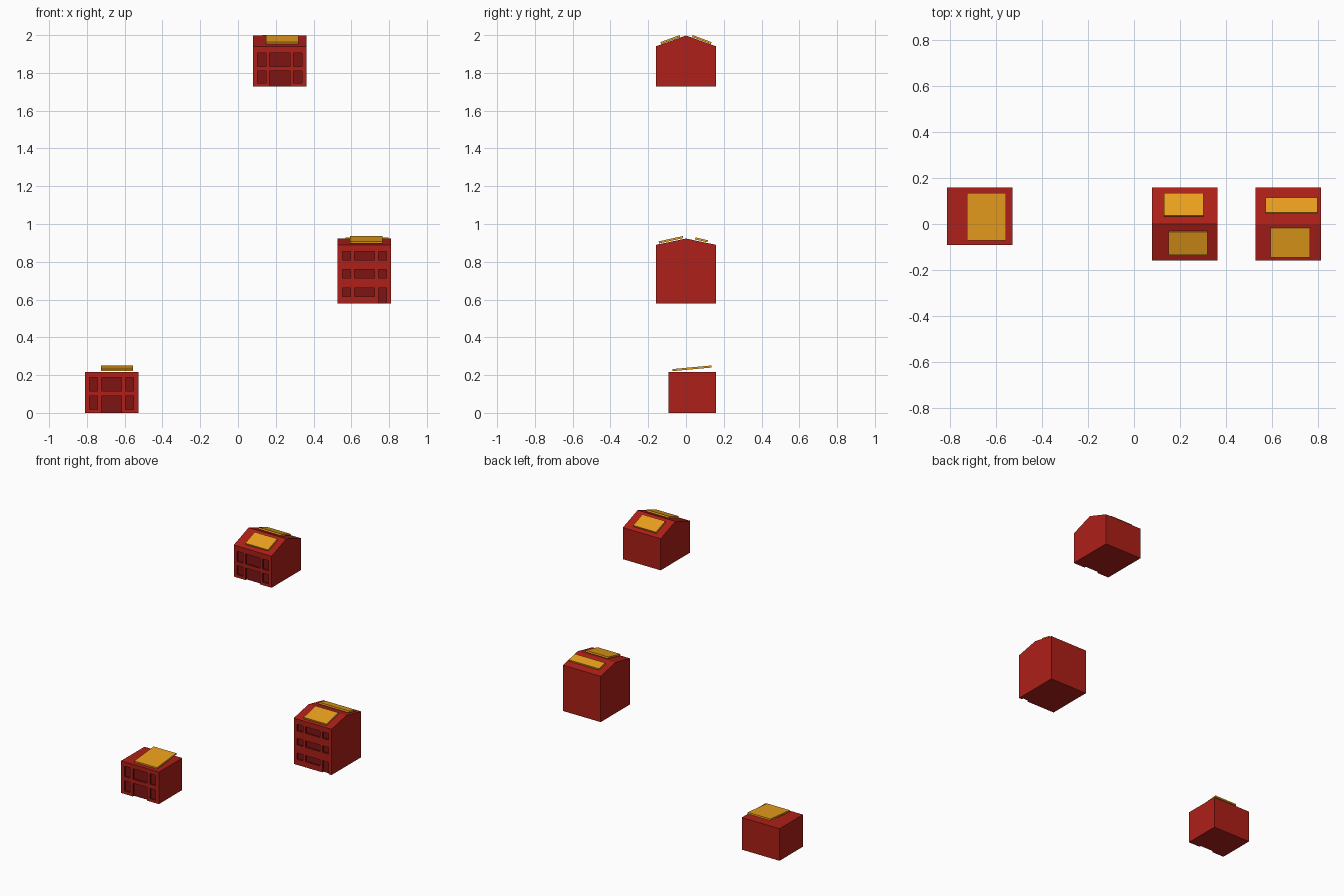
import bpy, bmesh
from mathutils import Vector

if "Cube" in bpy.data.objects:
    bpy.data.objects.remove(bpy.data.objects["Cube"])


def material(name, rgb):
    m = bpy.data.materials.new(name)
    m.diffuse_color = (*rgb, 1)
    m.use_nodes = True
    m.node_tree.nodes["Principled BSDF"].inputs["Base Color"].default_value = m.diffuse_color
    return m


RED = material("wall_red", (0.42, 0.014, 0.009))
DARK = material("opening_red", (0.21, 0.007, 0.007))
GOLD = material("panel_gold", (0.83, 0.35, 0.012))
WIDTH, RECESS = 0.283, 0.012
# window columns, measured from the left wall
LEFT, MID, RIGHT = (0.024, 0.068), (0.088, 0.195), (0.215, 0.259)


def add_object(name, bm, *mats):
    bmesh.ops.recalc_face_normals(bm, faces=bm.faces)
    me = bpy.data.meshes.new(name)
    bm.to_mesh(me)
    bm.free()
    for m in mats:
        me.materials.append(m)
    ob = bpy.data.objects.new(name, me)
    bpy.context.collection.objects.link(ob)
    return ob


def prism(bm, x0, x1, profile):
    """Extrude a (y, z) profile from x0 to x1."""
    face = bm.faces.new([bm.verts.new((x0, y, z)) for y, z in profile])
    ext = bmesh.ops.extrude_face_region(bm, geom=[face])["geom"]
    verts = [v for v in ext if isinstance(v, bmesh.types.BMVert)]
    bmesh.ops.translate(bm, verts=verts, vec=(x1 - x0, 0, 0))


def house(name, x0, y0, y1, base, eave, ridge, rows, door):
    # body with flat or gabled roof
    profile = [(y0, base), (y1, base), (y1, eave), (y0, eave)]
    if ridge > eave:
        profile.insert(3, ((y0 + y1) / 2, ridge))
    bm = bmesh.new()
    prism(bm, x0, x0 + WIDTH, profile)
    body = add_object(name, bm, RED, DARK)

    # recessed windows, with a door reaching the floor in the lowest row
    bm = bmesh.new()
    for i, (z0, z1) in enumerate(rows):
        for col in (LEFT, MID, RIGHT):
            low = base - 0.02 if i == 0 and col is door else z0
            yb, yf = y0 + RECESS, y0 - 0.02
            prism(bm, x0 + col[0], x0 + col[1],
                  [(yf, low), (yb, low), (yb, z1), (yf, z1)])
    cutter = add_object(name + "_cutter", bm)
    cutter.hide_render = True
    mod = body.modifiers.new("openings", "BOOLEAN")
    mod.operation, mod.solver, mod.object = "DIFFERENCE", "EXACT", cutter
    bpy.context.view_layer.objects.active = body
    bpy.ops.object.modifier_apply(modifier=mod.name)
    bpy.data.objects.remove(cutter)
    for p in body.data.polygons:
        inside = y0 + 0.001 < p.center.y < y0 + RECESS + 0.001
        p.material_index = 1 if inside else 0


def panel(name, x0, x1, a, b, thick=0.011):
    """Tilted slab whose top edge runs from a to b in (y, z)."""
    a, b = Vector(a), Vector(b)
    d = (b - a).normalized()
    n = Vector((-d.y, d.x)) * thick
    if n.y < 0:
        n = -n
    bm = bmesh.new()
    prism(bm, x0, x1, [a, b, b - n, a - n])
    add_object(name, bm, GOLD)


# low flat-roofed house
house("flat_house", -0.811, -0.092, 0.158, 0, 0.217, 0.217,
      [(0.019, 0.09), (0.117, 0.188)], MID)
panel("flat_house_panel", -0.726, -0.556, (-0.072, 0.232), (0.134, 0.251))

# top gabled house
house("top_house", 0.079, -0.158, 0.158, 1.727, 1.941, 1.998,
      [(1.746, 1.809), (1.835, 1.904)], MID)
panel("top_house_front_panel", 0.149, 0.319, (-0.135, 1.963), (-0.034, 2.0))
panel("top_house_back_panel", 0.130, 0.301, (0.135, 1.963), (0.036, 2.0))

# middle three-storey gabled house
house("tall_house", 0.528, -0.158, 0.158, 0.58, 0.89, 0.923,
      [(0.617, 0.66), (0.715, 0.76), (0.81, 0.855)], RIGHT)
panel("tall_house_front_panel", 0.593, 0.764, (-0.145, 0.908), (-0.017, 0.936))
panel("tall_house_back_panel", 0.57, 0.797, (0.116, 0.914), (0.05, 0.929))
